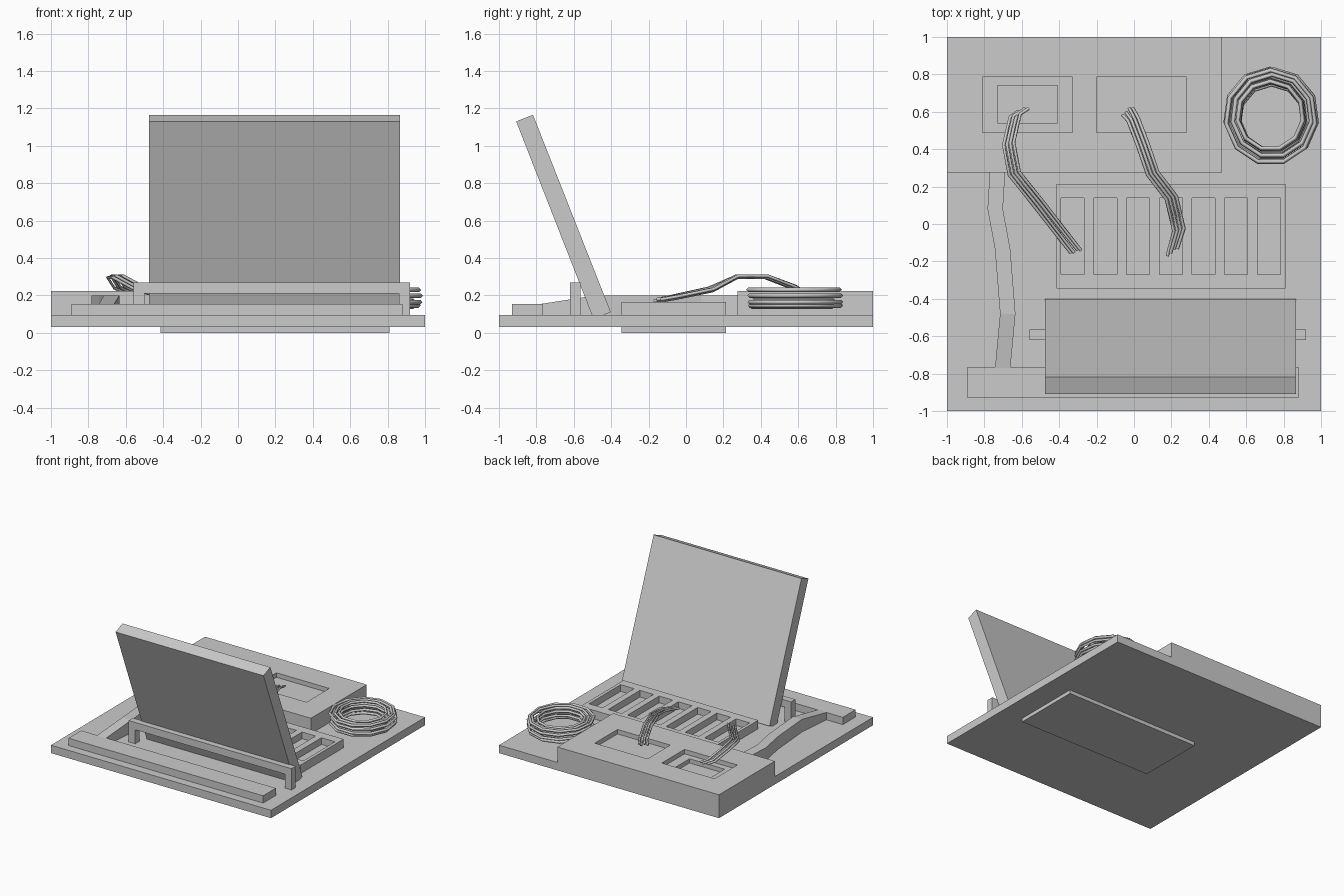
import bpy, bmesh, math, random
from mathutils import Vector

if "Cube" in bpy.data.objects:
    bpy.data.objects.remove(bpy.data.objects["Cube"])
random.seed(4)


def mesh_object(name, bm):
    bmesh.ops.recalc_face_normals(bm, faces=bm.faces)
    me = bpy.data.meshes.new(name)
    bm.to_mesh(me)
    bm.free()
    ob = bpy.data.objects.new(name, me)
    bpy.context.collection.objects.link(ob)
    return ob


def boxes(name, ranges):
    """One object from boxes given as (x0, x1, y0, y1, z0, z1)."""
    bm = bmesh.new()
    for x0, x1, y0, y1, z0, z1 in ranges:
        for v in bmesh.ops.create_cube(bm, size=1)["verts"]:
            v.co = Vector((x0 if v.co.x < 0 else x1, y0 if v.co.y < 0 else y1, z0 if v.co.z < 0 else z1))
    return mesh_object(name, bm)


def extrude_x(name, profile, x0, x1):
    bm = bmesh.new()
    f = bm.faces.new([bm.verts.new((x0, y, z)) for y, z in profile])
    r = bmesh.ops.extrude_face_region(bm, geom=[f])
    for v in r["geom"]:
        if isinstance(v, bmesh.types.BMVert):
            v.co.x = x1
    return mesh_object(name, bm)


def cut(ob, ranges):
    cutter = boxes("pocket_cutter", ranges)
    cutter.hide_render = True
    m = ob.modifiers.new("pockets", 'BOOLEAN')
    m.operation, m.object, m.solver = 'DIFFERENCE', cutter, 'EXACT'
    bpy.context.view_layer.update()
    ev = ob.evaluated_get(bpy.context.evaluated_depsgraph_get())
    me = bpy.data.meshes.new_from_object(ev)
    ob.modifiers.clear()
    ob.data = me
    bpy.data.objects.remove(cutter)


def tubes(name, paths, radius, cyclic=False):
    cu = bpy.data.curves.new(name, 'CURVE')
    cu.dimensions = '3D'
    cu.bevel_depth, cu.bevel_resolution = radius, 0
    cu.use_fill_caps = True
    for path in paths:
        sp = cu.splines.new('POLY')
        sp.points.add(len(path) - 1)
        for p, co in zip(sp.points, path):
            p.co = (*co, 1)
        sp.use_cyclic_u = cyclic
    ob = bpy.data.objects.new(name, cu)
    bpy.context.collection.objects.link(ob)
    return ob


# Base plate and front bar
boxes("base_plate", [(-1, 1, -1, 1, 0.03, 0.095)])
boxes("front_bar", [(-0.89, 0.88, -0.93, -0.765, 0.09, 0.155)])

# Slotted tray passing through the base
tray = boxes("slotted_tray", [(-0.415, 0.81, -0.345, 0.215, 0, 0.165)])
cut(tray, [(-0.39 + 0.175 * i, -0.267 + 0.175 * i, -0.27, 0.14, 0.11, 0.3) for i in range(7)])

# Rear block with two recesses, one stepped
block = boxes("rear_block", [(-1, 0.47, 0.275, 1, 0.09, 0.222)])
cut(block, [(-0.81, -0.33, 0.49, 0.785, 0.185, 0.4), (-0.20, 0.28, 0.49, 0.785, 0.185, 0.4)])
cut(block, [(-0.73, -0.41, 0.54, 0.74, 0.15, 0.4)])

# Leaning panel and its support frame
extrude_x("leaning_panel", [(-0.402, 0.11), (-0.495, 0.075), (-0.908, 1.13), (-0.818, 1.165)], -0.477, 0.867)
boxes("support_frame", [(-0.56, -0.50, -0.62, -0.565, 0.09, 0.21), (0.86, 0.92, -0.62, -0.565, 0.09, 0.21),
                        (-0.56, 0.92, -0.62, -0.565, 0.21, 0.27)])

# Bent duct from the rear block to the front bar
bm = bmesh.new()
prev = None
for x, y, z in [(-0.73, 0.28, 0.2), (-0.742, 0.08, 0.2), (-0.703, -0.13, 0.2), (-0.675, -0.48, 0.2), (-0.702, -0.77, 0.155)]:
    ring = [bm.verts.new((x + dx, y, zz)) for dx, zz in ((-0.041, 0.09), (0.041, 0.09), (0.041, z), (-0.041, z))]
    if prev:
        for i in range(4):
            bm.faces.new((prev[i], prev[i - 1], ring[i - 1], ring[i]))
    else:
        bm.faces.new(ring)
    prev = ring
bm.faces.new(prev)
mesh_object("bent_duct", bm)


# Wire bundles
def bundle(name, path):
    paths = []
    for k in range(4):
        o = (k - 1.5) * 0.018
        j = random.uniform(-0.015, 0.015)
        paths.append([(x + o, y + o * 0.3 + (j if i in (0, len(path) - 1) else 0), z + 0.008 * (k % 2))
                      for i, (x, y, z) in enumerate(path)])
    tubes(name, paths, 0.009)


bundle("left_wires", [(-0.59, 0.62, 0.22), (-0.635, 0.58, 0.24), (-0.67, 0.43, 0.295), (-0.64, 0.27, 0.295),
                      (-0.52, 0.12, 0.23), (-0.31, -0.14, 0.17)])
bundle("right_wires", [(-0.035, 0.605, 0.22), (-0.005, 0.56, 0.245), (0.045, 0.43, 0.295), (0.10, 0.27, 0.295),
                       (0.20, 0.14, 0.225), (0.24, -0.03, 0.19), (0.205, -0.15, 0.17)])

# Coil of cable: nested stacked loops
N = 11
loops = []
for z in (0.143, 0.167, 0.198, 0.23):
    for r in (0.176, 0.212, 0.24):
        cx, cy = 0.732 + random.uniform(-0.008, 0.008), 0.57 + random.uniform(-0.012, 0.012)
        dz = random.uniform(-0.004, 0.004)
        loops.append([(cx + r * math.sin(2 * math.pi * i / N), cy + r * 1.04 * math.cos(2 * math.pi * i / N), z + dz)
                      for i in range(N)])
tubes("cable_coil", loops, 0.012, cyclic=True)
